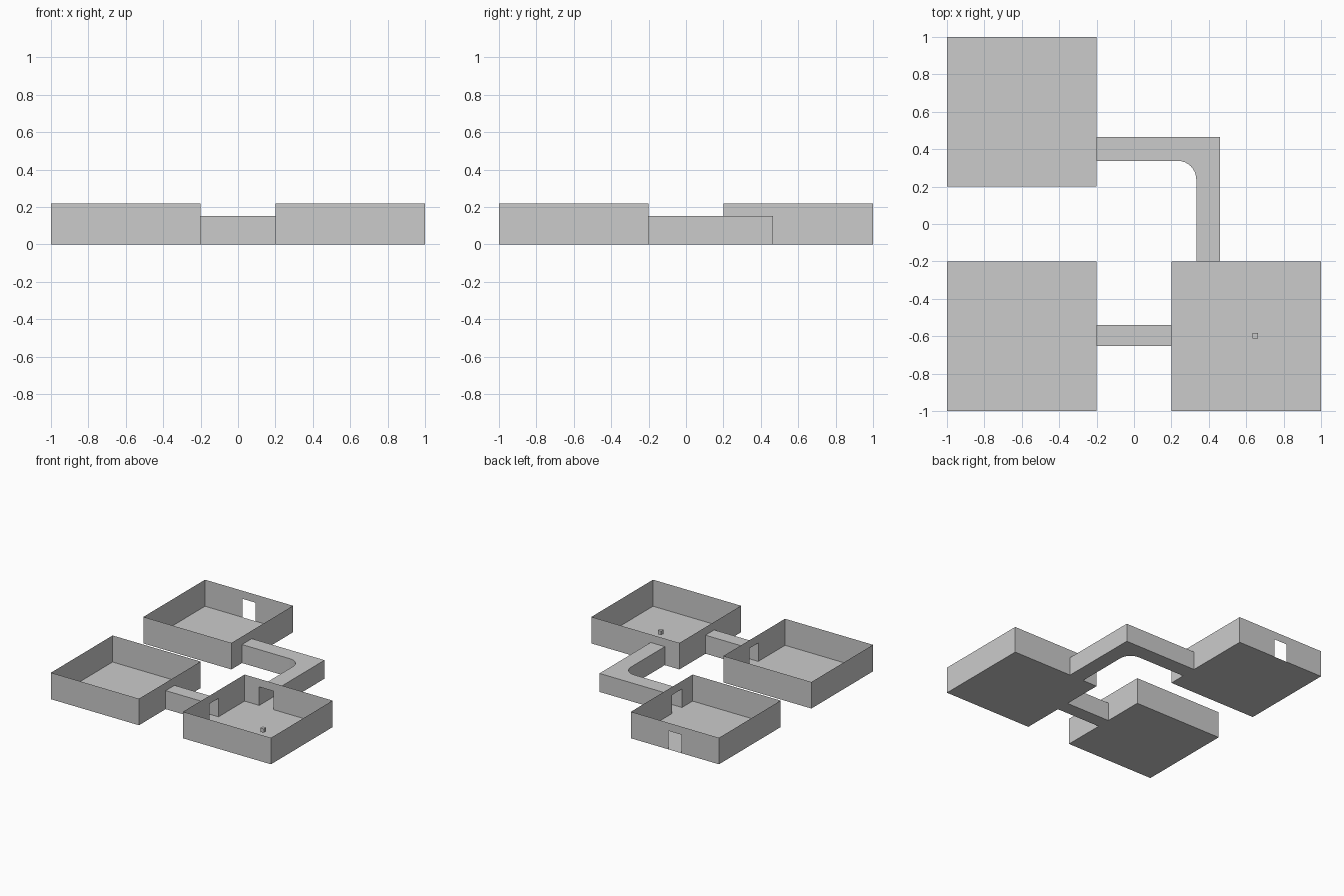
import bpy, bmesh
from math import sin, cos, pi

if "Cube" in bpy.data.objects:
    bpy.data.objects.remove(bpy.data.objects["Cube"])

ROOM, WALL_H, DOOR_H = 0.8, 0.218, 0.152


def finish(name, bm):
    bmesh.ops.remove_doubles(bm, verts=bm.verts, dist=1e-5)
    bmesh.ops.recalc_face_normals(bm, faces=bm.faces)
    mesh = bpy.data.meshes.new(name)
    bm.to_mesh(mesh)
    bm.free()
    obj = bpy.data.objects.new(name, mesh)
    bpy.context.collection.objects.link(obj)
    return obj


def face(bm, pts):
    bm.faces.new([bm.verts.new(p) for p in pts])


def wall(bm, p, q, door=None):
    """Upright sheet from p to q; door = (start, end) distance along it."""
    profile = [(0, 0)]
    if door:
        a, b = door
        profile += [(a, 0), (a, DOOR_H), (b, DOOR_H), (b, 0)]
    profile += [(ROOM, 0), (ROOM, WALL_H), (0, WALL_H)]
    face(bm, [(p[0] + (q[0] - p[0]) * t / ROOM,
               p[1] + (q[1] - p[1]) * t / ROOM, z) for t, z in profile])


def room(name, x, y, south=None, east=None, north=None, west=None):
    """Open-topped room; doors are measured from the room's low x / low y corner."""
    X, Y = x + ROOM, y + ROOM
    bm = bmesh.new()
    face(bm, [(x, y, 0), (X, y, 0), (X, Y, 0), (x, Y, 0)])
    wall(bm, (x, y), (X, y), south)
    wall(bm, (X, y), (X, Y), east)
    wall(bm, (x, Y), (X, Y), north)
    wall(bm, (x, y), (x, Y), west)
    finish(name, bm)


def corridor(name, outline, open_edges):
    """Floor, roof and side walls along an outline, with open ends."""
    bm = bmesh.new()
    n = len(outline)
    for z in (0, DOOR_H):
        face(bm, [(px, py, z) for px, py in outline])
    for i in range(n):
        if i in open_edges:
            continue
        (ax, ay), (bx, by) = outline[i], outline[(i + 1) % n]
        face(bm, [(ax, ay, 0), (bx, by, 0), (bx, by, DOOR_H), (ax, ay, DOOR_H)])
    finish(name, bm)


# Rooms with door openings
room("back_left_room", -1, 0.2, east=(0.138, 0.265), north=(0.342, 0.458))
room("front_left_room", -1, -1, east=(0.347, 0.461))
room("front_right_room", 0.2, -1, west=(0.347, 0.461), north=(0.133, 0.261))

# Straight corridor between the front rooms
corridor("straight_corridor",
         [(-0.2, -0.653), (0.2, -0.653), (0.2, -0.539), (-0.2, -0.539)], {1, 3})

# Bent corridor: square outer corner, rounded inner corner
R = 0.1
inner = [(0.333 - R + R * sin(a), 0.338 - R + R * cos(a))
         for a in (i * pi / 16 for i in range(9))]
bend = [(-0.2, 0.465), (-0.2, 0.338)] + inner + [
    (0.333, -0.2), (0.461, -0.2), (0.461, 0.465)]
corridor("bent_corridor", bend, {0, len(bend) - 3})

# Small cube hovering over the front right floor
bm = bmesh.new()
bmesh.ops.create_cube(bm, size=0.031)
finish("small_cube", bm).location = (0.648, -0.597, 0.037)
